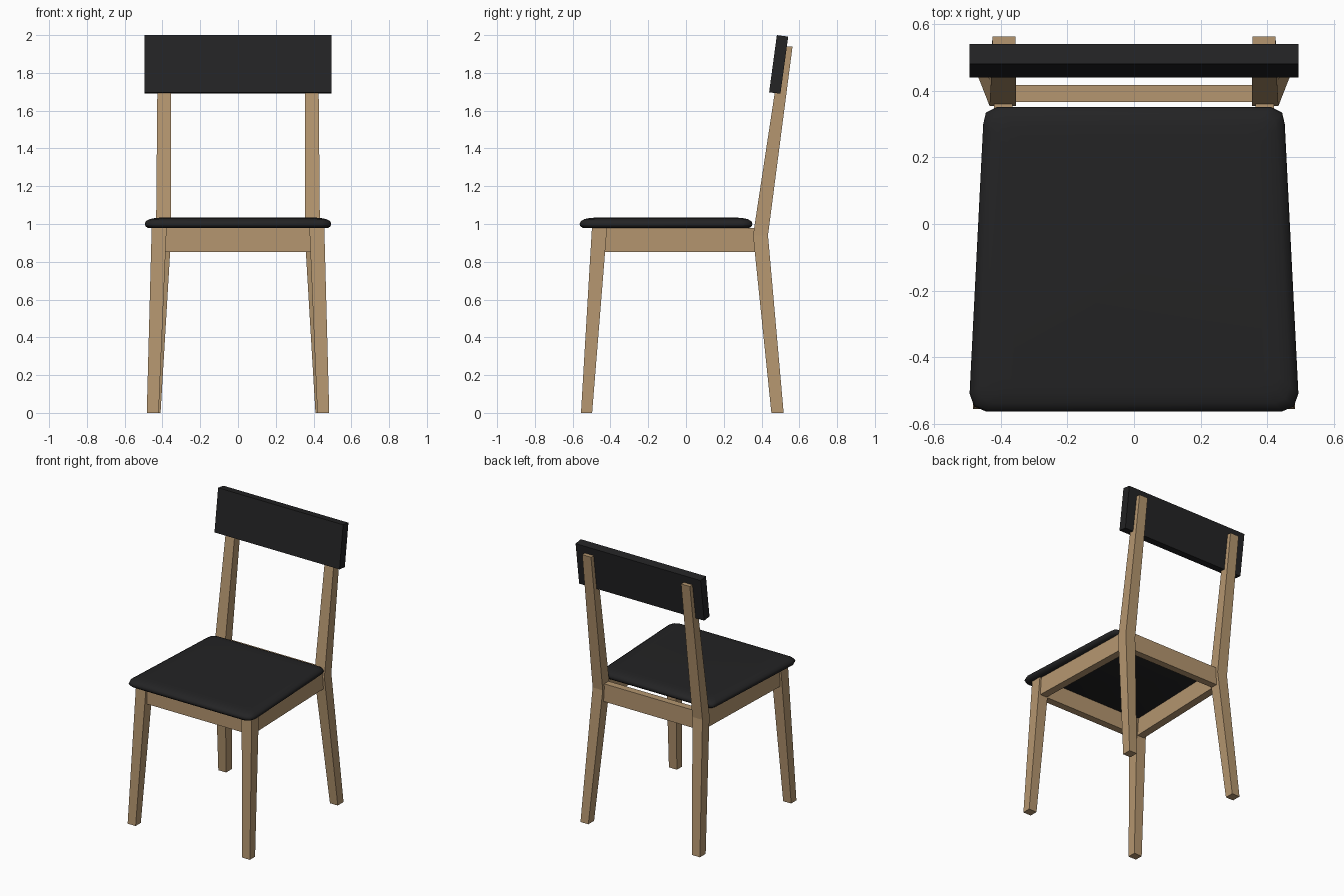
import bpy, bmesh

if "Cube" in bpy.data.objects:
    bpy.data.objects.remove(bpy.data.objects["Cube"])


def material(name, color):
    m = bpy.data.materials.new(name)
    m.diffuse_color = (*color, 1)
    m.use_nodes = True
    m.node_tree.nodes["Principled BSDF"].inputs["Base Color"].default_value = m.diffuse_color
    return m


wood = material("light_wood", (0.46, 0.305, 0.16))
black = material("black_upholstery", (0.017, 0.017, 0.018))


def loft(name, rings, mat):
    """Skin a stack of point rings and cap both ends."""
    bm = bmesh.new()
    loops = [[bm.verts.new(p) for p in ring] for ring in rings]
    n = len(loops[0])
    for a, b in zip(loops, loops[1:]):
        for i in range(n):
            j = (i + 1) % n
            bm.faces.new((a[i], a[j], b[j], b[i]))
    bm.faces.new(loops[0][::-1])
    bm.faces.new(loops[-1])
    bmesh.ops.recalc_face_normals(bm, faces=bm.faces)
    mesh = bpy.data.meshes.new(name)
    bm.to_mesh(mesh)
    bm.free()
    mesh.materials.append(mat)
    obj = bpy.data.objects.new(name, mesh)
    bpy.context.collection.objects.link(obj)
    return obj


def rect(x0, x1, y0, y1, z):
    return [(x0, y0, z), (x1, y0, z), (x1, y1, z), (x0, y1, z)]


def mirror(ring, s):
    return [(s * x, y, z) for x, y, z in ring]


for side, s in (("right", 1), ("left", -1)):
    # Splayed, tapered front leg
    loft(f"front_leg_{side}", [mirror(r, s) for r in (
        rect(0.42, 0.483, -0.556, -0.497, 0),
        rect(0.378, 0.457, -0.498, -0.418, 0.98))], wood)
    # Rear leg bending into the leaning back post
    loft(f"back_leg_{side}", [mirror(r, s) for r in (
        rect(0.41, 0.472, 0.452, 0.517, 0),
        rect(0.354, 0.434, 0.355, 0.434, 0.94),
        rect(0.356, 0.425, 0.507, 0.564, 1.94))], wood)
    # Side rail, following the narrowing seat
    plan = [(0.39, -0.43), (0.445, -0.43), (0.42, 0.37), (0.365, 0.37)]
    loft(f"side_rail_{side}", [mirror([(x, y, z) for x, y in plan], s)
                               for z in (0.853, 0.98)], wood)

# Cross rails
loft("front_rail", [rect(-0.39, 0.39, -0.482, -0.43, z) for z in (0.853, 0.98)], wood)
loft("back_rail", [rect(-0.36, 0.36, 0.367, 0.417, z) for z in (0.853, 0.98)], wood)

# Tilted backrest board
section = [(0.44, 1.697), (0.50, 1.69), (0.541, 1.992), (0.481, 2.0)]
loft("backrest", [[(x, y, z) for y, z in section] for x in (-0.494, 0.494)], black)

# Cushioned seat: tapered outline with clipped corners and a rounded edge
half = [(0.445, -0.563), (0.48, -0.548), (0.494, -0.51),
        (0.453, 0.30), (0.445, 0.335), (0.41, 0.352)]
outline = half + [(-x, y) for x, y in reversed(half)]
levels = [(0.978, 0.018), (0.988, 0.004), (1.0, 0.0), (1.014, 0.005),
          (1.026, 0.025), (1.032, 0.055), (1.034, 0.09)]
yc = -0.105
seat = loft("seat", [[(x * (1 - d / 0.475), yc + (y - yc) * (1 - d / 0.457), z)
                      for x, y in outline] for z, d in levels], black)
bpy.context.view_layer.objects.active = seat
seat.select_set(True)
bpy.ops.object.shade_smooth_by_angle(angle=0.9)
